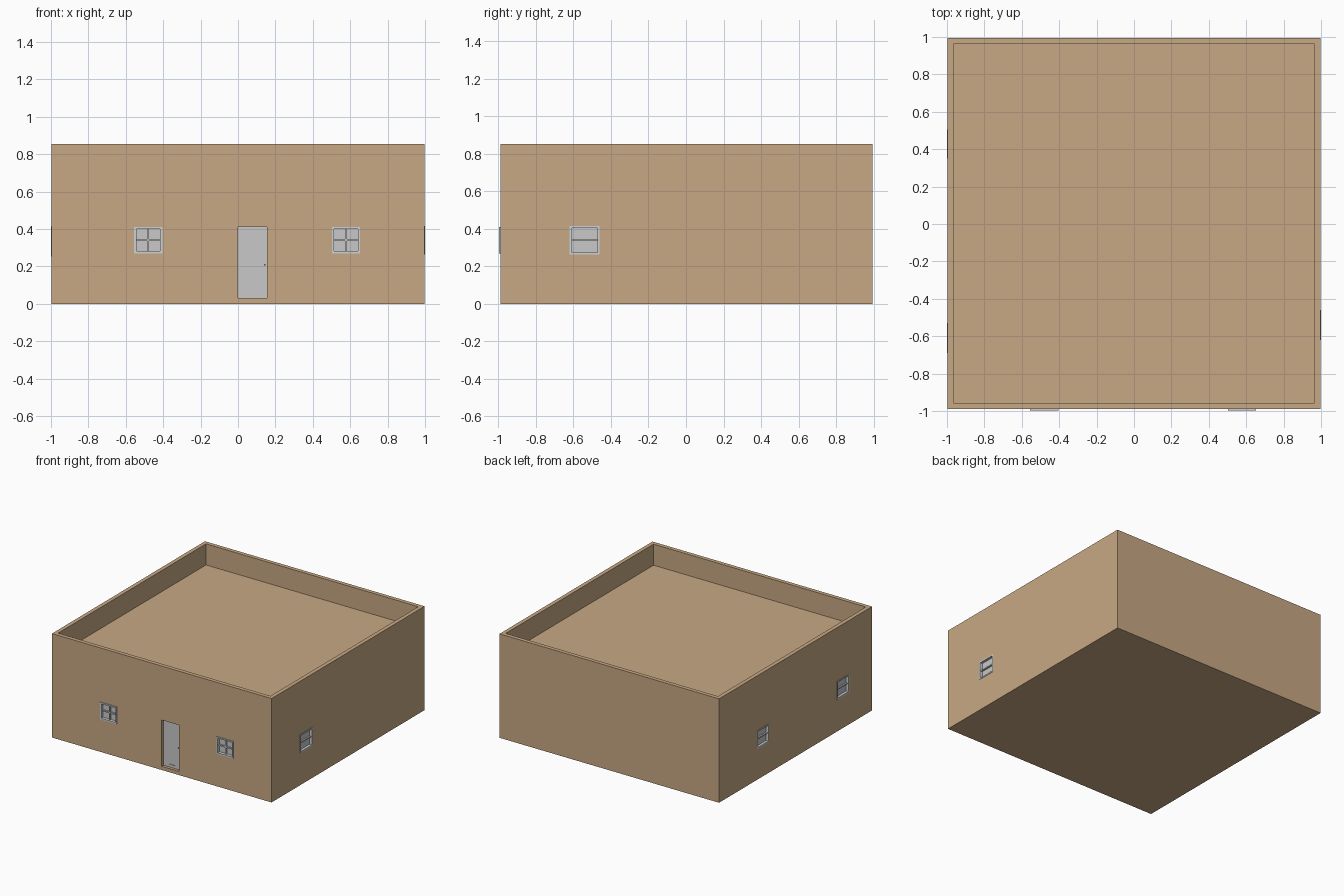
import bpy, bmesh, math
from mathutils import Matrix, Vector

if "Cube" in bpy.data.objects:
    bpy.data.objects.remove(bpy.data.objects["Cube"])


def material(name, rgb):
    m = bpy.data.materials.new(name)
    m.diffuse_color = (*rgb, 1)
    m.use_nodes = True
    m.node_tree.nodes["Principled BSDF"].inputs["Base Color"].default_value = m.diffuse_color
    return m


ADOBE = material("adobe tan", (0.578, 0.397, 0.231))
PANE = material("pane grey", (0.578, 0.578, 0.578))
FRAME = material("frame light grey", (0.62, 0.64, 0.66))


def boxes(name, mat, spans, matrix=Matrix()):
    """One object made of boxes, each given as (x0, x1, y0, y1, z0, z1)."""
    bm = bmesh.new()
    for x0, x1, y0, y1, z0, z1 in spans:
        size = Matrix.Diagonal((x1 - x0, y1 - y0, z1 - z0, 1))
        mid = Matrix.Translation(((x0 + x1) / 2, (y0 + y1) / 2, (z0 + z1) / 2))
        bmesh.ops.create_cube(bm, size=1, matrix=matrix @ mid @ size)
    me = bpy.data.meshes.new(name)
    bm.to_mesh(me)
    bm.free()
    me.materials.append(mat)
    ob = bpy.data.objects.new(name, me)
    bpy.context.collection.objects.link(ob)
    return ob


W, Y0, Y1, H, ROOF, RIM = 0.997, -0.989, 0.995, 0.853, 0.68, 0.033

# solid block with a sunken roof behind a parapet
house = boxes("house_walls", ADOBE, [(-W, W, Y0, Y1, 0, H)])


def cut(spans, matrix=Matrix()):
    cutter = boxes("cutter", ADOBE, spans, matrix)
    cutter.hide_render = True
    mod = house.modifiers.new("cut", 'BOOLEAN')
    mod.operation, mod.solver, mod.object = 'DIFFERENCE', 'EXACT', cutter
    bpy.context.view_layer.objects.active = house
    bpy.ops.object.modifier_apply(modifier=mod.name)
    bpy.data.objects.remove(cutter)


cut([(-W + RIM, W - RIM, Y0 + RIM, Y1 - RIM, ROOF, 1.2)])


def window(name, origin, angle, w, h, out, cross):
    """Recessed window; local -y points out of the wall, origin at its centre."""
    m = Matrix.Translation(Vector(origin)) @ Matrix.Rotation(angle, 4, 'Z')
    a, b, t, deep = w / 2, h / 2, 0.011, 0.03
    cut([(-a, a, -0.1, deep, -b, b)], m)
    # outer frame
    bars = [(-a, -a + t, -out, deep, -b, b), (a - t, a, -out, deep, -b, b),
            (-a + t, a - t, -out, deep, -b, -b + t), (-a + t, a - t, -out, deep, b - t, b)]
    boxes(name + "_frame", FRAME, bars, m)
    # glass with glazing bars in the same grey
    panes = [(-a + t, a - t, 0.018, deep, -b + t, b - t),
             (-a + t, a - t, 0.006, 0.018, -0.005, 0.005)]
    if cross:
        panes.append((-0.005, 0.005, 0.006, 0.018, -b + t, b - t))
    boxes(name + "_panes", PANE, panes, m)


# front windows have four panes, side windows two
window("front_left_window", (-0.48, Y0, 0.34), 0, 0.15, 0.14, 0.007, True)
window("front_right_window", (0.577, Y0, 0.34), 0, 0.15, 0.14, 0.007, True)
window("right_window", (W, -0.54, 0.34), math.pi / 2, 0.16, 0.152, 0.003, False)
window("left_front_window", (-W, -0.61, 0.338), -math.pi / 2, 0.16, 0.15, 0.003, False)
window("left_back_window", (-W, 0.427, 0.328), -math.pi / 2, 0.155, 0.15, 0.003, False)

# recessed door with bottom rail and small knob
cut([(0, 0.155, -1.2, Y0 + 0.03, 0.03, 0.41)])
DY = Y0 + 0.03
boxes("door", PANE, [(0, 0.155, DY - 0.006, DY, 0.03, 0.41)])
boxes("door_rail", PANE, [(0.05, 0.105, DY - 0.01, DY - 0.006, 0.045, 0.055)])
boxes("door_knob", PANE, [(0.138, 0.146, DY - 0.016, DY - 0.006, 0.205, 0.213)])
